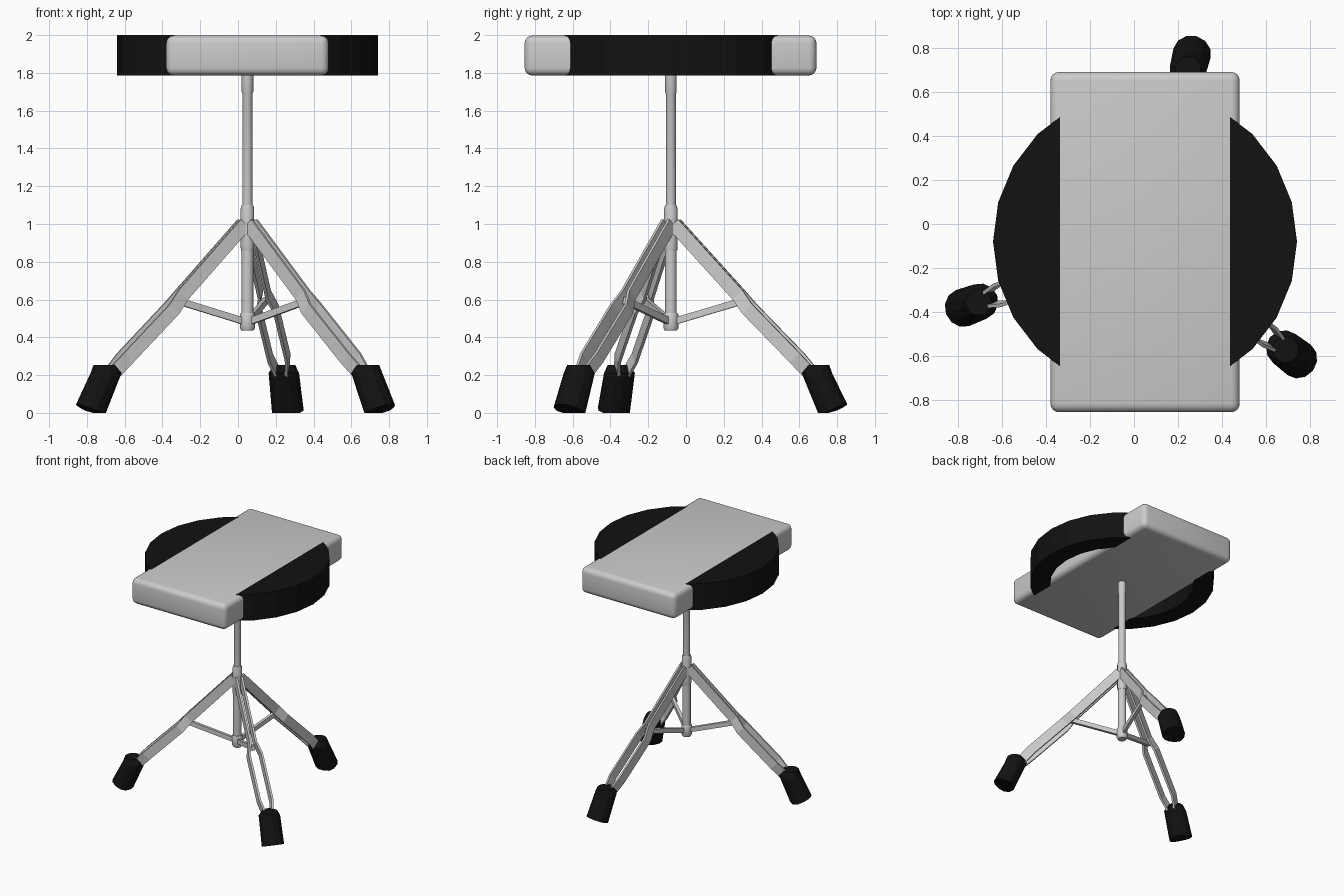
import bpy, bmesh
from math import sin, cos, radians, pi
from mathutils import Matrix, Vector

if "Cube" in bpy.data.objects:
    bpy.data.objects.remove(bpy.data.objects["Cube"])

AX, AY = 0.05, -0.08            # central axis of the stool
black = bpy.data.materials.new("black_rubber")
black.diffuse_color = (0.006, 0.006, 0.006, 1)
black.use_nodes = True
black.node_tree.nodes["Principled BSDF"].inputs["Base Color"].default_value = black.diffuse_color


def finish(name, bm, mat=None, smooth=None):
    bmesh.ops.recalc_face_normals(bm, faces=bm.faces)
    me = bpy.data.meshes.new(name)
    bm.to_mesh(me)
    bm.free()
    ob = bpy.data.objects.new(name, me)
    bpy.context.collection.objects.link(ob)
    if mat:
        me.materials.append(mat)
    if smooth:
        bpy.context.view_layer.objects.active = ob
        ob.select_set(True)
        bpy.ops.object.shade_smooth_by_angle(angle=radians(smooth))
        ob.select_set(False)
    return ob


def loft(bm, rings, caps=True):
    """Skin a list of equally sized point rings."""
    vs = [[bm.verts.new(p) for p in ring] for ring in rings]
    n = len(vs[0])
    for a, b in zip(vs, vs[1:]):
        for i in range(n):
            bm.faces.new((a[i], a[(i + 1) % n], b[(i + 1) % n], b[i]))
    if caps:
        bm.faces.new(vs[0])
        bm.faces.new(vs[-1])


def circle(r, z, n):
    return [(AX + r * cos(2 * pi * i / n), AY + r * sin(2 * pi * i / n), z) for i in range(n)]


def turned(name, profile, n=16):
    bm = bmesh.new()
    loft(bm, [circle(r, z, n) for r, z in profile])
    return finish(name, bm, smooth=40)


def leg_matrix(deg):
    return Matrix.Translation((AX, AY, 0)) @ Matrix.Rotation(radians(deg), 4, 'Z')


def plate(bm, path, width, thick):
    """Flat bar along (radius, side, z) points, width in the radial plane."""
    rings = []
    for i, p in enumerate(path):
        a, b = path[max(i - 1, 0)], path[min(i + 1, len(path) - 1)]
        d = Vector((b[0] - a[0], 0, b[2] - a[2])).normalized()
        nrm = Vector((-d.z, 0, d.x)) * width / 2
        side = Vector((0, thick / 2, 0))
        c = Vector(p)
        rings.append([c + nrm + side, c + nrm - side, c - nrm - side, c - nrm + side])
    loft(bm, rings)


# Seat: long rounded cushion
bm = bmesh.new()
bmesh.ops.create_cube(bm, size=1)
bmesh.ops.scale(bm, vec=(0.86, 1.545, 0.211), verts=bm.verts)
bmesh.ops.translate(bm, vec=(AX, AY - 0.002, 1.892), verts=bm.verts)
bmesh.ops.bevel(bm, geom=bm.edges[:], offset=0.04, segments=4, profile=0.5, affect='EDGES')
finish("seat_cushion", bm, smooth=40)

# Round side pads: shallow cups open underneath, trimmed where they meet the cushion
for name, s in (("right_pad", 1), ("left_pad", -1)):
    bm = bmesh.new()
    loft(bm, [circle(r, z, 24) for r, z in
              ((0.54, 1.96), (0.54, 1.785), (0.69, 1.785), (0.69, 2.0))])
    bmesh.ops.bisect_plane(bm, geom=bm.verts[:] + bm.edges[:] + bm.faces[:],
                           plane_co=(AX + s * 0.385, 0, 0), plane_no=(s, 0, 0), clear_inner=True)
    finish(name, bm, black)

# Centre column
turned("post", [(0.027, 1.0), (0.027, 1.69), (0.031, 1.70), (0.031, 1.80)])
turned("upper_sleeve", [(0.033, 0.86), (0.036, 0.875), (0.036, 1.08), (0.03, 1.10)])
turned("lower_tube", [(0.031, 0.46), (0.031, 0.88)])
turned("lower_collar", [(0.032, 0.435), (0.04, 0.45), (0.04, 0.52), (0.035, 0.53)])

# Tripod: paired straps, brace and rubber boot for each leg
strap = ((0.02, 0.021, 1.0), (0.37, 0.021, 0.625), (0.43, 0.048, 0.55),
         (0.69, 0.048, 0.29), (0.79, 0.018, 0.18))
boot = ((0.882, 0.012, 0.087, 24), (0.797, 0.21, 0.083, 0), (0.804, 0.254, 0.06, 0))
for name, deg in (("back", 76), ("left", 200), ("right", 322.5)):
    m = leg_matrix(deg)
    bm = bmesh.new()
    for s in (1, -1):
        plate(bm, [(r, s * y, z) for r, y, z in strap], 0.072, 0.016)
    bm.transform(m)
    finish(name + "_leg", bm)

    bm = bmesh.new()
    plate(bm, ((0.02, 0, 0.485), (0.40, 0, 0.595)), 0.036, 0.024)
    bm.transform(m)
    finish(name + "_brace", bm)

    bm = bmesh.new()
    rings = []
    for r, z, h, tilt in boot:
        t = radians(tilt)
        ring = []
        for i in range(12):
            a = 2 * pi * i / 12
            u = h * cos(a)
            ring.append((r + u * cos(t), h * sin(a), max(0, z + u * sin(t))))
        rings.append(ring)
    loft(bm, rings)
    bm.transform(m)
    finish(name + "_boot", bm, black)
